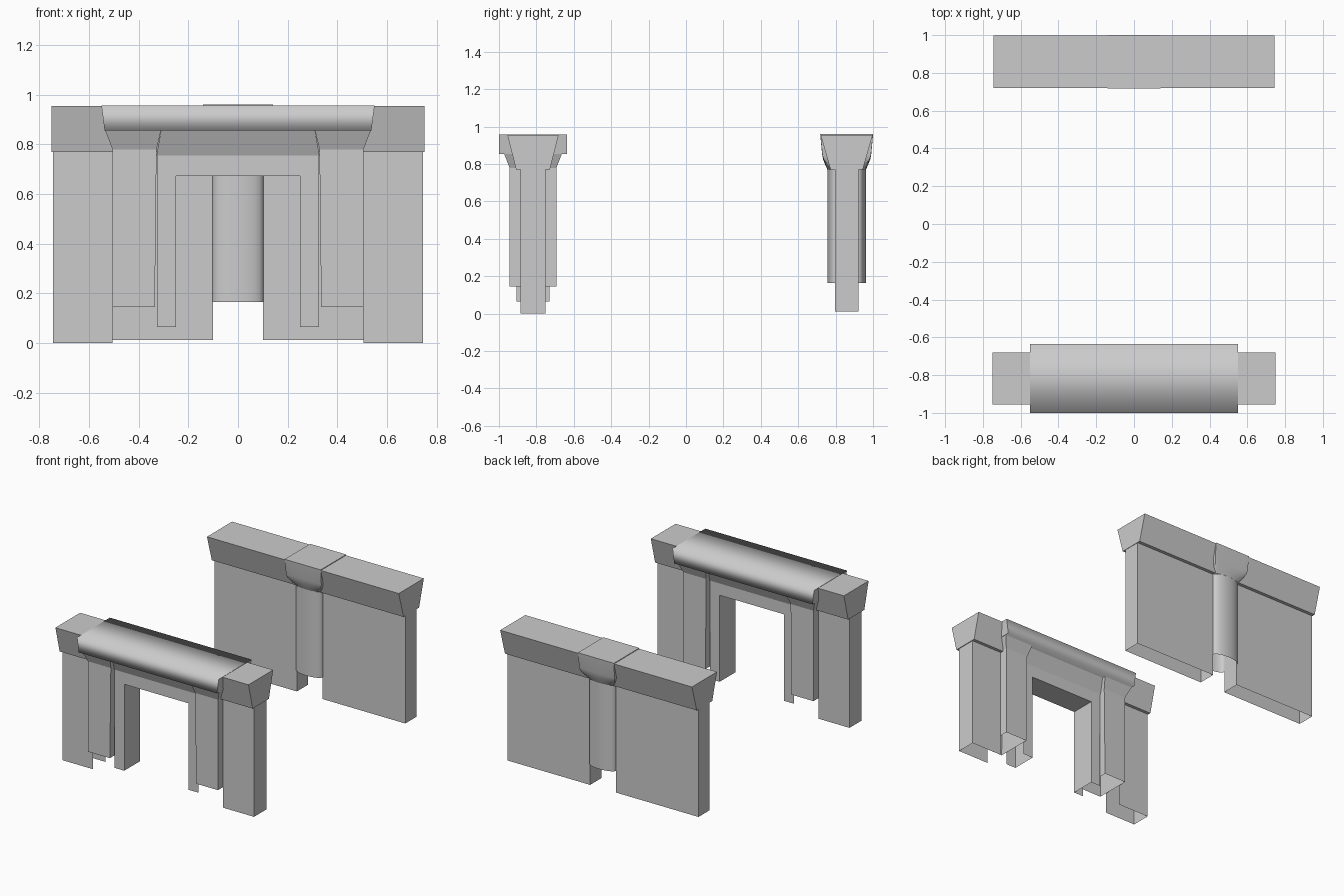
import bpy, bmesh, math

cube = bpy.data.objects.get("Cube")
if cube:
    bpy.data.objects.remove(cube, do_unlink=True)

stone = bpy.data.materials.new("grey_stone")
stone.use_nodes = True
GREY = (0.6, 0.6, 0.6, 1)
stone.diffuse_color = GREY
stone.node_tree.nodes["Principled BSDF"].inputs["Base Color"].default_value = GREY

FRONT_Y, BACK_Y = -0.818, 0.859


def rect(x0, x1, y, half, z):
    """Rectangular section, anticlockwise from the front left corner."""
    return [(x0, y - half, z), (x1, y - half, z), (x1, y + half, z), (x0, y + half, z)]


def bulged(w, side, mid, y, z, n=12):
    """Section with rounded front and back faces."""
    arc = []
    for i in range(n + 1):
        a = math.pi * i / n
        arc.append((-w * math.cos(a), side + (mid - side) * math.sin(a)))
    return [(x, y - d, z) for x, d in arc] + [(-x, y + d, z) for x, d in arc]


def loft(name, rings, top=False, bottom=False, skip=(), mirror=1):
    """Skin a stack of sections; skip leaves out sides by number."""
    bm = bmesh.new()
    rows = [[bm.verts.new((x * mirror, y, z)) for x, y, z in r] for r in rings]
    n = len(rows[0])
    for low, high in zip(rows, rows[1:]):
        for i in range(n):
            j = (i + 1) % n
            if i not in skip:
                bm.faces.new((low[i], low[j], high[j], high[i]))
    if top:
        bm.faces.new(rows[-1])
    if bottom:
        bm.faces.new(rows[0][::-1])
    if mirror < 0:
        bmesh.ops.reverse_faces(bm, faces=bm.faces)
    mesh = bpy.data.meshes.new(name)
    bm.to_mesh(mesh)
    bm.free()
    mesh.materials.append(stone)
    obj = bpy.data.objects.new(name, mesh)
    bpy.context.collection.objects.link(obj)
    return obj


def smooth(obj, angle):
    bpy.ops.object.select_all(action='DESELECT')
    obj.select_set(True)
    bpy.context.view_layer.objects.active = obj
    bpy.ops.object.shade_smooth_by_angle(angle=math.radians(angle))


# Gateway: mirrored wall blocks, copings, pilasters and door jambs
for side, s in (("left", 1), ("right", -1)):
    y = FRONT_Y
    loft(f"gate_wall_{side}",
         [rect(0.505, 0.745, y, 0.068, z) for z in (0, 0.77)], skip=(3,), mirror=s)
    loft(f"gate_coping_{side}",
         [rect(0.505, 0.75, y, 0.09, 0.77), rect(0.505, 0.75, y, 0.137, 0.955)],
         top=True, bottom=True, mirror=s)
    loft(f"gate_pilaster_{side}",
         [rect(0.335, 0.505, y, 0.125, 0.145), rect(0.328, 0.505, y, 0.125, 0.78),
          rect(0.31, 0.535, y, 0.155, 0.856)], mirror=s)
    loft(f"door_jamb_{side}",
         [rect(0.25, 0.326, y, 0.087, z) for z in (0.065, 0.755)], skip=(1,), mirror=s)

# Door header with a flared moulding under the lintel
loft("door_header", [rect(-0.25, 0.25, FRONT_Y, 0.087, z) for z in (0.672, 0.755)],
     bottom=True, skip=(1, 3))
loft("header_moulding", [rect(-0.328, 0.328, FRONT_Y, 0.087, 0.755),
                         rect(-0.31, 0.31, FRONT_Y, 0.13, 0.856)])

# Softly shaded lintel with crisp ends
lintel = loft("gate_lintel", [rect(-0.537, 0.537, FRONT_Y, 0.182, 0.855),
                              rect(-0.55, 0.55, FRONT_Y, 0.182, 0.957)],
              top=True, bottom=True)
for poly in lintel.data.polygons:
    poly.use_smooth = abs(poly.normal.x) < 0.5
for edge in lintel.data.edges:
    a, b = (lintel.data.vertices[v].co for v in edge.vertices)
    edge.use_edge_sharp = a.x * b.x > 0

# Rear wall: two halves with a coping along the top
for side, s in (("left", 1), ("right", -1)):
    loft(f"rear_wall_{side}",
         [rect(0.1, 0.742, BACK_Y, 0.0625, z) for z in (0.012, 0.77)], mirror=s)
    loft(f"rear_coping_{side}",
         [rect(0.1, 0.745, BACK_Y, 0.086, 0.77), rect(0.1, 0.745, BACK_Y, 0.139, 0.955)],
         top=True, bottom=True, mirror=s)

# Rounded rear column with a flared head breaking through the coping
column = loft("rear_column", [bulged(0.102, 0.0625, 0.103, BACK_Y, z) for z in (0.165, 0.77)])
smooth(column, 35)
head = loft("column_head",
            [bulged(0.102, 0.07, 0.103, BACK_Y, 0.77),
             bulged(0.115, 0.098, 0.114, BACK_Y, 0.795),
             bulged(0.13, 0.122, 0.126, BACK_Y, 0.825),
             bulged(0.137, 0.13, 0.131, BACK_Y, 0.85),
             bulged(0.14, 0.141, 0.1415, BACK_Y, 0.96)], top=True)
smooth(head, 35)
